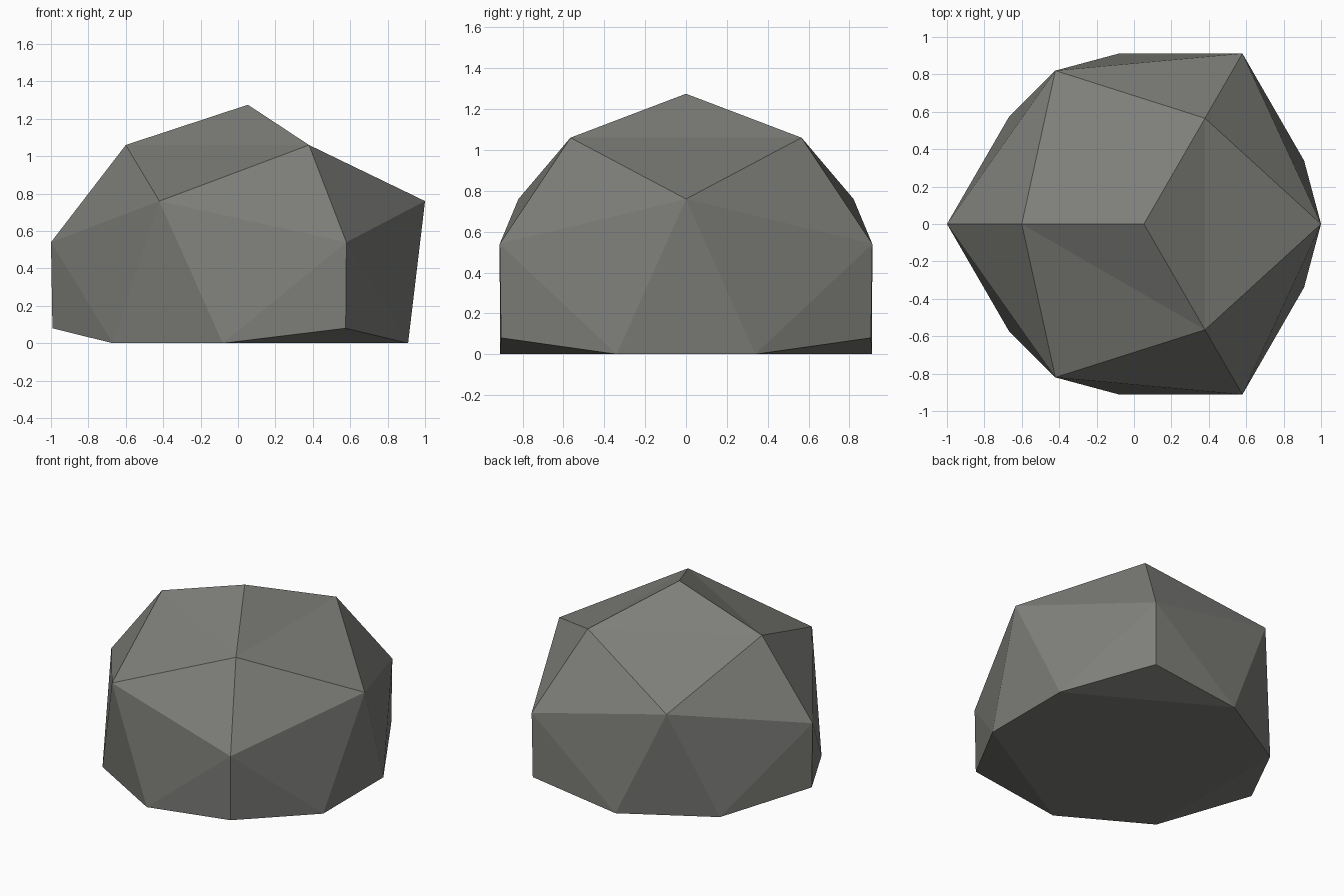
import bpy, bmesh, math

if "Cube" in bpy.data.objects:
    bpy.data.objects.remove(bpy.data.objects["Cube"])

CX = 0.053   # axis of the three-fold symmetry

mat = bpy.data.materials.new("stone_grey")
mat.diffuse_color = (0.21, 0.21, 0.195, 1)
mat.use_nodes = True
mat.node_tree.nodes["Principled BSDF"].inputs["Base Color"].default_value = mat.diffuse_color

bm = bmesh.new()


def point(radius, degrees, z):
    a = math.radians(degrees)
    return bm.verts.new((CX + radius * math.cos(a), radius * math.sin(a), z))


# Rings of corners, three-fold around the peak
peak = point(0, 0, 1.275)
face_dirs, ridge_dirs = (0, 120, 240), (60, 180, 300)
shoulder = [point(0.653, a, 1.06) for a in ridge_dirs]
ridge = [point(1.053, a, 0.54) for a in ridge_dirs]
low = [point(1.045, a, 0.08) for a in ridge_dirs]
facet = [point(0.947, a, 0.76) for a in face_dirs]
base_r = [point(0.921, a - 21.6, 0) for a in face_dirs]
base_l = [point(0.921, a + 21.6, 0) for a in face_dirs]

# Facets of one third, repeated
for i in range(3):
    p, n = i - 1, (i + 1) % 3     # ridge before / facet after
    for tri in (
        (peak, shoulder[p], shoulder[i]),
        (shoulder[p], facet[i], shoulder[i]),
        (shoulder[i], facet[i], ridge[i]),
        (shoulder[i], ridge[i], facet[n]),
        (facet[i], base_r[i], base_l[i]),
        (facet[i], base_l[i], ridge[i]),
        (ridge[i], base_r[n], facet[n]),
        (ridge[i], base_l[i], low[i]),
        (ridge[i], low[i], base_r[n]),
        (low[i], base_l[i], base_r[n]),
    ):
        bm.faces.new(tri)

# Flat underside
bm.faces.new([v for i in range(3) for v in (base_r[i], base_l[i])])
bmesh.ops.recalc_face_normals(bm, faces=bm.faces)

mesh = bpy.data.meshes.new("rock")
bm.to_mesh(mesh)
bm.free()
mesh.materials.append(mat)
bpy.context.collection.objects.link(bpy.data.objects.new("rock", mesh))
